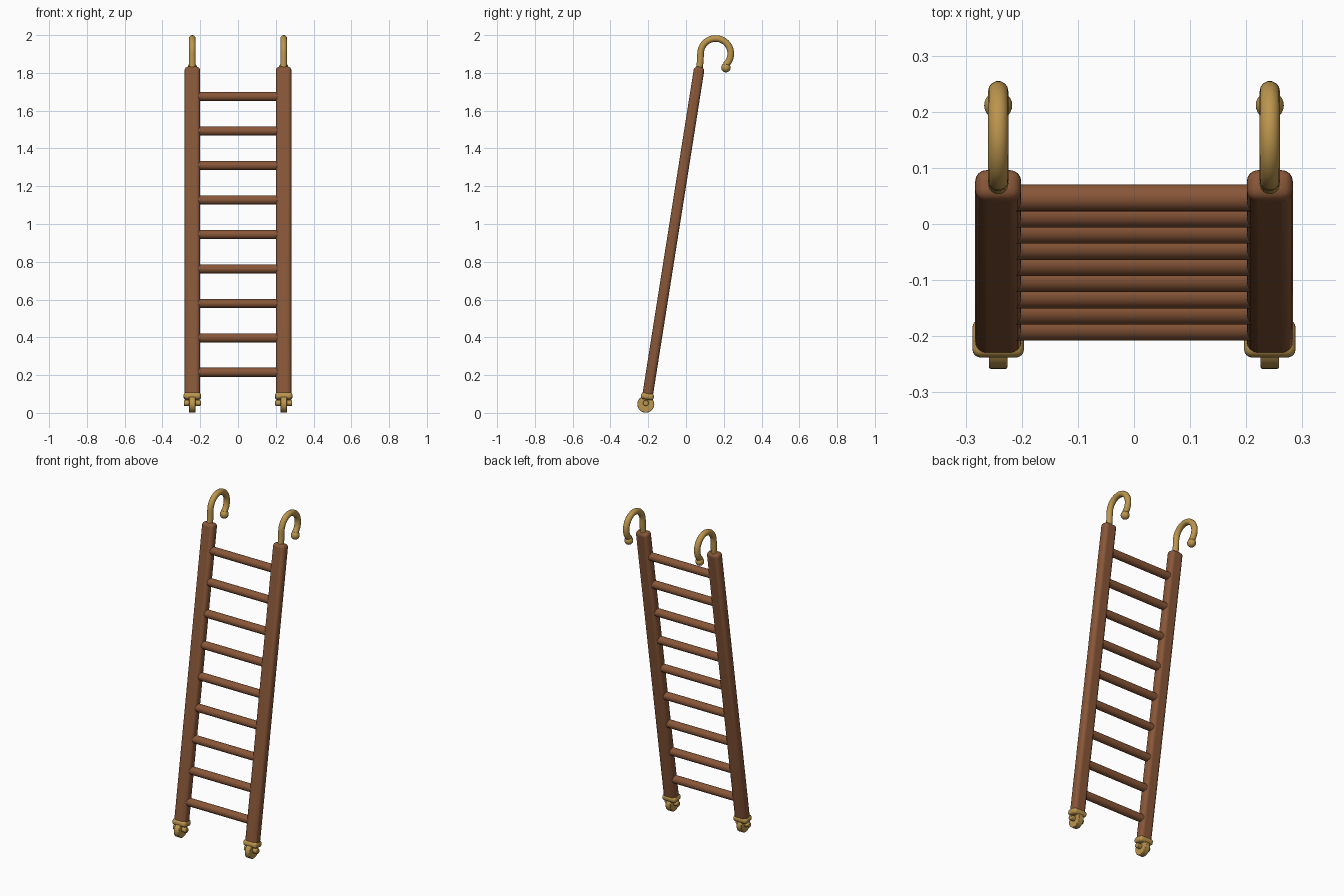
import bpy, math
from mathutils import Vector

cube = bpy.data.objects.get("Cube")
if cube:
    bpy.data.objects.remove(cube)


def material(name, rgb):
    m = bpy.data.materials.new(name)
    m.use_nodes = True
    m.diffuse_color = (*rgb, 1)
    m.node_tree.nodes["Principled BSDF"].inputs["Base Color"].default_value = (*rgb, 1)
    return m


WOOD = material("brown_wood", (0.25, 0.095, 0.04))
BRASS = material("brass", (0.50, 0.30, 0.075))

RAIL_X = 0.242
SLOPE = 0.158
LEAN = -math.atan(SLOPE)


def axis_point(x, z):
    """Point on the leaning plane of the ladder."""
    return Vector((x, -0.184 + SLOPE * (z - 0.215), z))


def finish(obj, name, mat, bevel=0, segments=4):
    obj.name = name
    obj.data.materials.append(mat)
    if bevel:
        mod = obj.modifiers.new("rounding", "BEVEL")
        mod.width = bevel
        mod.segments = segments
        mod.limit_method = "ANGLE"
    bpy.ops.object.shade_smooth_by_angle(angle=math.radians(40))
    return obj


def box(name, mat, centre, size, bevel):
    bpy.ops.mesh.primitive_cube_add(size=1, location=centre)
    obj = bpy.context.object
    obj.scale = size
    bpy.ops.object.transform_apply(location=False, rotation=False, scale=True)
    obj.rotation_euler.x = LEAN
    return finish(obj, name, mat, bevel)


def rod(name, mat, centre, radius, length, bevel=0):
    """Cylinder lying along x."""
    bpy.ops.mesh.primitive_cylinder_add(vertices=32, radius=radius, depth=length,
                                        location=centre, rotation=(0, math.pi / 2, 0))
    return finish(bpy.context.object, name, mat, bevel, 2)


def hook(name, x):
    """Round bar bent over the top of a rail."""
    cy, cz, r = 0.157, 1.902, 0.08
    path = [axis_point(x, 1.79), Vector((x, 0.073, 1.84)), Vector((x, 0.076, 1.87))]
    for i in range(25):
        a = math.radians(180 - 230 * i / 24)
        path.append(Vector((x, cy + r * math.cos(a), cz + r * math.sin(a))))
    curve = bpy.data.curves.new(name, "CURVE")
    curve.dimensions = "3D"
    curve.bevel_depth = 0.018
    curve.bevel_resolution = 5
    curve.use_fill_caps = True
    spline = curve.splines.new("POLY")
    spline.points.add(len(path) - 1)
    for point, co in zip(spline.points, path):
        point.co = (*co, 1)
    spline.use_smooth = True
    obj = bpy.data.objects.new(name, curve)
    bpy.context.collection.objects.link(obj)
    curve.materials.append(BRASS)
    return path[-1]


for side, sign in (("left", 1), ("right", -1)):
    x = sign * RAIL_X
    # Wooden rail
    low, high = axis_point(x, 0.075), axis_point(x, 1.832)
    box(side + "_rail", WOOD, (low + high) / 2, (0.082, 0.056, (high - low).length), 0.02)
    # Brass foot collar
    box(side + "_foot_collar", BRASS, axis_point(x, 0.088), (0.092, 0.068, 0.036), 0.015)
    # Wheel and axle
    hub = Vector((x, -0.213, 0.046))
    rod(side + "_wheel", BRASS, hub, 0.045, 0.033, 0.003)
    rod(side + "_axle", BRASS, hub + Vector((0, 0, 0.006)), 0.015, 0.09, 0.004)
    # Hook with a ball tip
    tip = hook(side + "_hook", x)
    bpy.ops.mesh.primitive_uv_sphere_add(segments=24, ring_count=16, radius=0.025,
                                         location=tip + Vector((0, 0.003, -0.013)))
    finish(bpy.context.object, side + "_hook_tip", BRASS)

# Rungs
for i in range(9):
    rod(f"rung_{i + 1}", WOOD, axis_point(0, 0.215 + 0.1825 * i), 0.024, 0.425)
